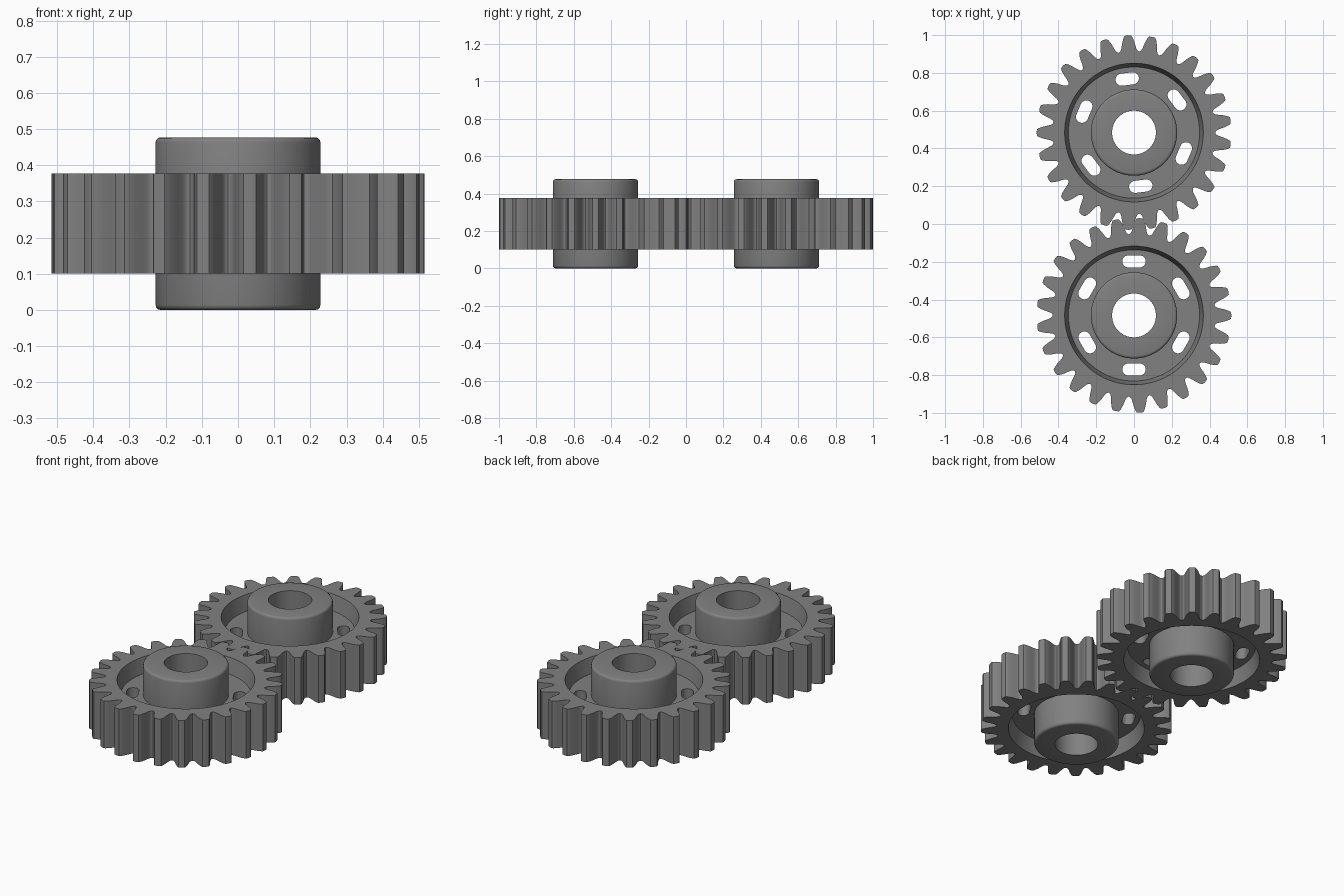
import bpy, bmesh
from math import sin, cos, pi, radians

if "Cube" in bpy.data.objects:
    bpy.data.objects.remove(bpy.data.objects["Cube"])

TEETH = 25
PITCH = 2 * pi / TEETH
MID = 0.2385          # mid height of the gears


def tooth_points():
    # half tooth flank: (radius, half width), from tip to root
    flank = [(0.514, 0.017), (0.507, 0.022), (0.495, 0.027), (0.480, 0.032),
             (0.462, 0.036), (0.446, 0.040), (0.437, 0.044), (0.432, 0.049)]
    half = [(r, w / r) for r, w in flank]
    pts = [(r, -a) for r, a in reversed(half)] + [(0.516, 0.0)] + half
    return pts + [(0.430, PITCH / 2)]


def mesh_object(name, bm):
    bmesh.ops.recalc_face_normals(bm, faces=bm.faces)
    me = bpy.data.meshes.new(name)
    bm.to_mesh(me)
    bm.free()
    ob = bpy.data.objects.new(name, me)
    bpy.context.collection.objects.link(ob)
    return ob


def gear_body(name):
    # half cross-section from bore to toothed edge; None means tooth outline
    low = [(0.116, 0), (0.214, 0), (0.221, 0.002), (0.226, 0.007), (0.228, 0.014),
           (0.228, 0.187), (0.347, 0.187), (0.367, 0.10), (None, 0.10)]
    profile = low + [(r, 2 * MID - z) for r, z in reversed(low)]
    columns = [(r, k * PITCH + a) for k in range(TEETH) for r, a in tooth_points()]
    bm = bmesh.new()
    grid = []
    for tooth_r, a in columns:
        t = pi / 2 - radians(3.6) - a
        grid.append([bm.verts.new(((r or tooth_r) * cos(t), (r or tooth_r) * sin(t), z))
                     for r, z in profile])
    n, m = len(grid), len(profile)
    for i in range(n):
        p, q = grid[i], grid[(i + 1) % n]
        for j in range(m):
            k = (j + 1) % m
            bm.faces.new((p[j], p[k], q[k], q[j]))
    return mesh_object(name, bm)


def slot_cutter():
    # six rounded slots through the web
    bm = bmesh.new()
    faces = []
    for s in range(6):
        c, d = cos(s * pi / 3), sin(s * pi / 3)
        ring = []
        for side in (1, -1):
            for i in range(13):
                a = -pi / 2 + i * pi / 12
                x = side * (0.030 + 0.032 * cos(a))
                y = 0.286 + side * 0.032 * sin(a)
                ring.append(bm.verts.new((x * c - y * d, x * d + y * c, MID - 0.1)))
        faces.append(bm.faces.new(ring))
    ext = bmesh.ops.extrude_face_region(bm, geom=faces, use_keep_orig=True)
    verts = [v for v in ext["geom"] if isinstance(v, bmesh.types.BMVert)]
    bmesh.ops.translate(bm, verts=verts, vec=(0, 0, 0.2))
    ob = mesh_object("slot_cutter", bm)
    ob.hide_render = True
    return ob


# front gear with slots cut
gear = gear_body("front_gear")
cutter = slot_cutter()
mod = gear.modifiers.new("slots", 'BOOLEAN')
mod.operation, mod.solver, mod.object = 'DIFFERENCE', 'EXACT', cutter
bpy.context.view_layer.objects.active = gear
gear.select_set(True)
bpy.ops.object.modifier_apply(modifier="slots")
bpy.data.objects.remove(cutter)
bpy.ops.object.shade_smooth_by_angle(angle=radians(30))

# dark steel
steel = bpy.data.materials.new("dark_steel")
steel.diffuse_color = (0.22, 0.22, 0.22, 1)
steel.use_nodes = True
steel.node_tree.nodes["Principled BSDF"].inputs["Base Color"].default_value = steel.diffuse_color
gear.data.materials.clear()
gear.data.materials.append(steel)

# rear gear, turned half a tooth so the two mesh
rear = gear.copy()
rear.data = gear.data.copy()
rear.name = "rear_gear"
bpy.context.collection.objects.link(rear)
rear.rotation_euler.z = PITCH / 2
gear.location.y, rear.location.y = -0.484, 0.484
